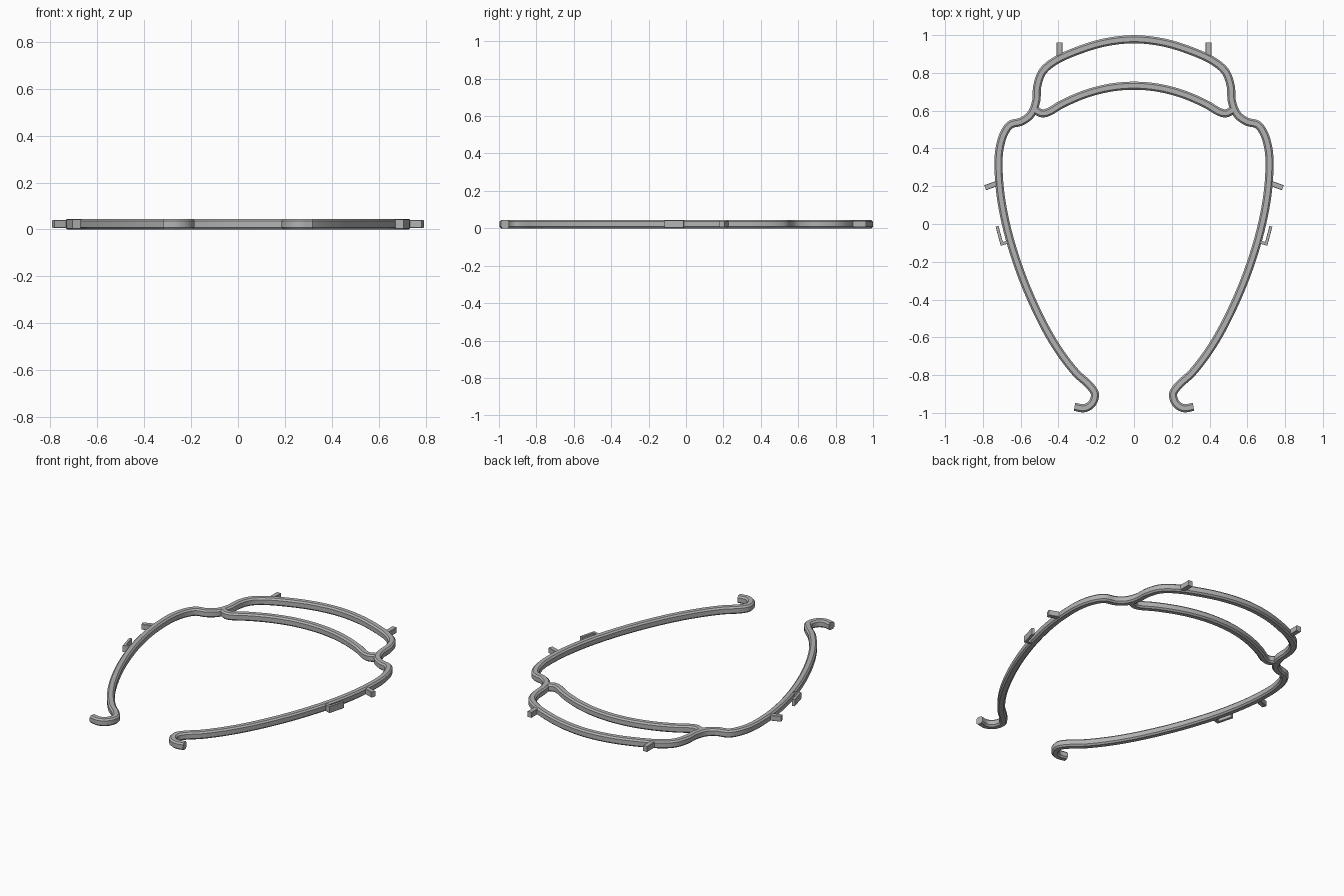
import bpy, bmesh, math
from mathutils import Vector

cube = bpy.data.objects.get("Cube")
if cube:
    bpy.data.objects.remove(cube, do_unlink=True)

HEIGHT = 0.045
grey = bpy.data.materials.new("satin_grey")
grey.use_nodes = True
colour = (0.45, 0.45, 0.45, 1)
grey.diffuse_color = colour
grey.node_tree.nodes["Principled BSDF"].inputs["Base Color"].default_value = colour


def smooth_path(points, steps=8):
    """Catmull-Rom path; the first point lies on the mirror plane."""
    p = [Vector(q) for q in points]
    first = Vector((-p[1].x, p[1].y))
    p = [first] + p + [2 * p[-1] - p[-2]]
    path = []
    for a, b, c, d in zip(p, p[1:], p[2:], p[3:]):
        # centripetal-style tangents keep unevenly spaced points smooth
        t0, t1, t2 = [max((v - u).length, 1e-4) ** 0.5 for u, v in ((a, b), (b, c), (c, d))]
        m1 = (c - b) + t1 * ((b - a) / t0 - (c - a) / (t0 + t1))
        m2 = (c - b) + t1 * ((d - c) / t2 - (d - b) / (t1 + t2))
        for i in range(steps):
            s = i / steps
            path.append(b * (2*s**3 - 3*s**2 + 1) + m1 * (s**3 - 2*s**2 + s)
                        + c * (3*s**2 - 2*s**3) + m2 * (s**3 - s**2))
    return path + [p[-2]]


def sweep(name, path, width, low, high, chamfer, cap_start=False):
    """Sweep a chamfered rectangle along a flat path and mirror it."""
    path = [Vector(q) for q in path]
    w, c = width / 2, chamfer
    profile = [(-w, low + c), (-w + c, low), (w - c, low), (w, low + c),
               (w, high - c), (w - c, high), (-w + c, high), (-w, high - c)]
    bm = bmesh.new()
    rings = []
    for i, p in enumerate(path):
        before = (p - path[i - 1]).normalized() if i else None
        after = (path[i + 1] - p).normalized() if i + 1 < len(path) else None
        t = ((before or after) + (after or before)).normalized()
        if i == 0 and not cap_start:
            t = Vector((1, 0))
        miter = 1 / max(t.dot(after or before), 0.5)
        n = Vector((-t.y, t.x)) * miter
        rings.append([bm.verts.new((p.x + n.x * u, p.y + n.y * u, z)) for u, z in profile])
    k = len(profile)
    for r, s in zip(rings, rings[1:]):
        for j in range(k):
            bm.faces.new((r[j], r[(j + 1) % k], s[(j + 1) % k], s[j]))
    bm.faces.new(rings[-1])
    if cap_start:
        bm.faces.new(rings[0][::-1])
    bmesh.ops.recalc_face_normals(bm, faces=bm.faces)
    mesh = bpy.data.meshes.new(name)
    bm.to_mesh(mesh)
    bm.free()
    mesh.materials.append(grey)
    ob = bpy.data.objects.new(name, mesh)
    bpy.context.collection.objects.link(ob)
    mirror = ob.modifiers.new("mirror", "MIRROR")
    mirror.use_clip = True
    bpy.ops.object.select_all(action="DESELECT")
    ob.select_set(True)
    bpy.context.view_layer.objects.active = ob
    bpy.ops.object.shade_smooth_by_angle(angle=math.radians(32))
    return ob


# Outer frame: top arch, shoulder, long side arm and end hook
frame = [(0, 0.978), (0.14, 0.964), (0.27, 0.928), (0.42, 0.862), (0.485, 0.805),
         (0.512, 0.73), (0.518, 0.65), (0.545, 0.582), (0.595, 0.543), (0.655, 0.525),
         (0.69, 0.475), (0.713, 0.39), (0.717, 0.29), (0.703, 0.13), (0.655, -0.09),
         (0.56, -0.36), (0.43, -0.62), (0.31, -0.785), (0.235, -0.855),
         (0.207, -0.9), (0.222, -0.95), (0.262, -0.975), (0.315, -0.968)]
sweep("outer_frame", smooth_path(frame), 0.043, 0, HEIGHT, 0.009)

# Inner cross arch, curling up into the outer frame at each end
arch = [(0, 0.732), (0.13, 0.721), (0.26, 0.687), (0.38, 0.635), (0.455, 0.592),
        (0.487, 0.586), (0.53, 0.607)]
sweep("inner_arch", smooth_path(arch), 0.043, 0, HEIGHT, 0.009)

# Small pegs and clips
sweep("top_peg", [(0.394, 0.88), (0.394, 0.962)], 0.03, 0.006, 0.04, 0.002, True)
sweep("side_peg", [(0.72, 0.217), (0.788, 0.192)], 0.028, 0.006, 0.04, 0.002, True)
sweep("side_clip", [(0.665, -0.095), (0.7, -0.105), (0.725, -0.012)],
      0.016, 0.002, HEIGHT - 0.002, 0.001, True)
